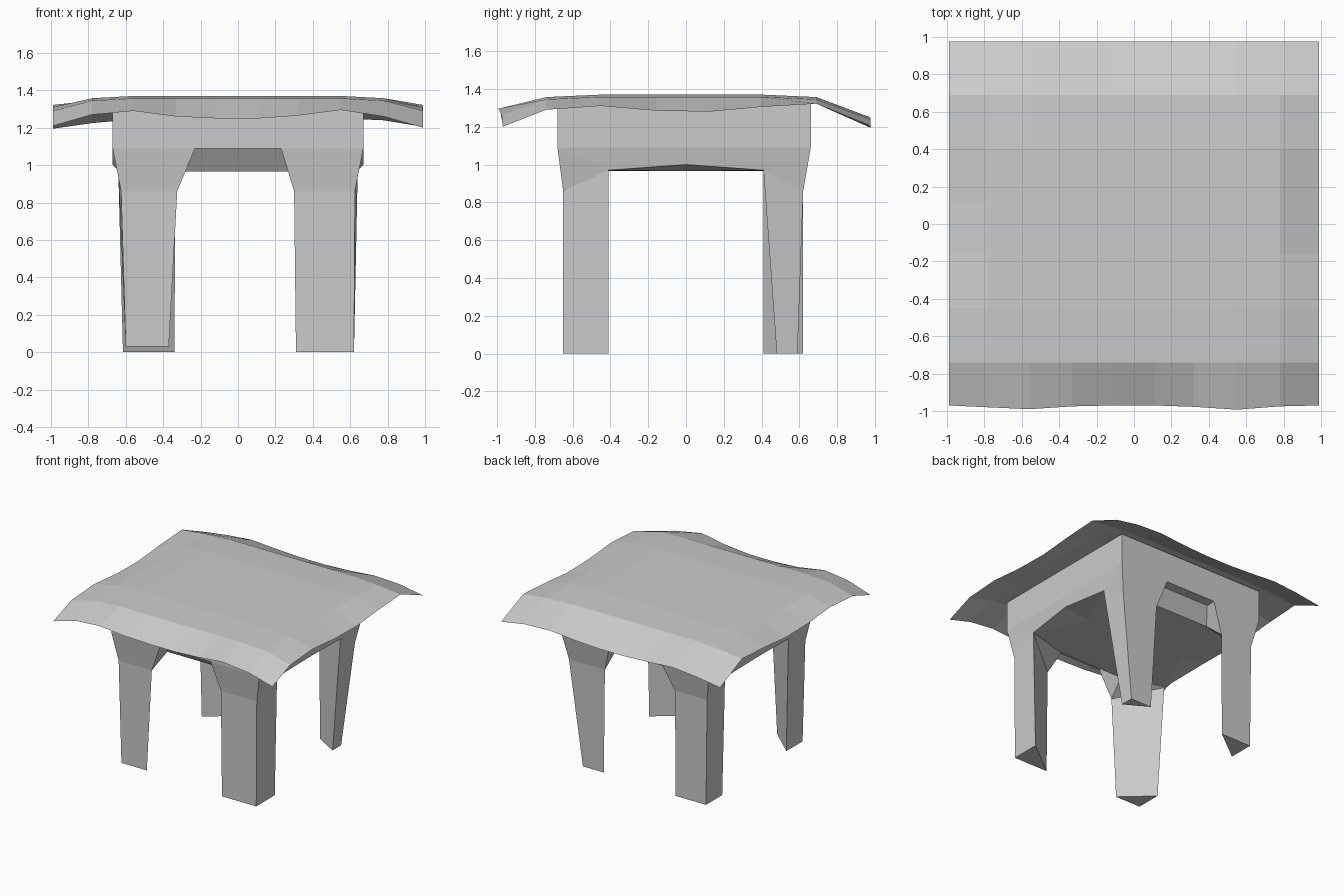
import bpy, bmesh

if "Cube" in bpy.data.objects:
    bpy.data.objects.remove(bpy.data.objects["Cube"])


def make_object(name, bm):
    bmesh.ops.remove_doubles(bm, verts=bm.verts, dist=0.0005)
    bmesh.ops.recalc_face_normals(bm, faces=bm.faces)
    mesh = bpy.data.meshes.new(name)
    bm.to_mesh(mesh)
    bm.free()
    obj = bpy.data.objects.new(name, mesh)
    bpy.context.collection.objects.link(obj)
    return obj


# Draped cloth: a coarse grid, flat on top and wavy at the hem
XS = [-0.99, -0.78, -0.56, -0.33, -0.11, 0.11, 0.32, 0.55, 0.78, 0.99]
YS = [-0.97, -0.74, -0.45, -0.16, 0.12, 0.40, 0.69, 0.975]
FRONT = [1.21, 1.27, 1.29, 1.26, 1.25, 1.25, 1.265, 1.295, 1.26, 1.20]
BACK = [1.195, 1.225, 1.245, 1.23, 1.22, 1.22, 1.23, 1.25, 1.24, 1.205]
SIDE = [1.20, 1.29, 1.31, 1.285, 1.28, 1.305, 1.322, 1.21]


def cloth_point(i, j):
    x, y = XS[i], YS[j]
    z = 1.37
    if j == 0:
        z = FRONT[i]
        y -= 0.02 * (z - 1.25) / 0.04 if z > 1.25 else 0
    elif j == len(YS) - 1:
        z = BACK[i]
    elif i in (0, len(XS) - 1):
        z = SIDE[j]
    else:
        z -= 0.012 if i in (1, len(XS) - 2) else 0
        z -= 0.013 if j in (1, len(YS) - 2) else 0
    return x, y, z


bm = bmesh.new()
grid = [[bm.verts.new(cloth_point(i, j)) for i in range(len(XS))] for j in range(len(YS))]
for j in range(len(YS) - 1):
    for i in range(len(XS) - 1):
        bm.faces.new((grid[j][i], grid[j][i + 1], grid[j + 1][i + 1], grid[j + 1][i]))
make_object("cloth_top", bm)


# Frame: one corner with its triangular leg, flared knee and quarter of the apron
def frame_corner(bm, sx, sy, foot_corner, foot_x, foot_y, foot_z, knee_x):
    out_y = 0.68 if sy < 0 else 0.66
    leg_y = 0.65 if sy < 0 else 0.62
    top, band, low = 1.34, 1.09, 0.965
    p = {
        # foot
        "c0": (*foot_corner, foot_z),
        "a0": (foot_x, foot_corner[1], foot_z),
        "b0": (foot_corner[0], foot_y, foot_z),
        # knee
        "c1": (0.625, leg_y, 0.86),
        "a1": (knee_x, leg_y, 0.86),
        "b1": (0.64, 0.41, 0.97),
        # apron and its middle points
        "c2": (0.67, out_y, band), "a2": (0.23, out_y, band),
        "k2": (0, out_y, band), "m2": (0.67, 0, band),
        "m1": (0.67, 0, 1.0),
        "c3": (0.67, out_y, top), "k3": (0, out_y, top),
        "m3": (0.67, 0, top), "t": (0, 0, top),
        # recessed wall and ceiling
        "i2": (0.23, 0.58, band), "l2": (0, 0.58, band),
        "i1": (0.29, 0.50, low), "k1": (0, 0.50, low),
        "n": (0.45, 0, low), "o": (0, 0, low),
    }
    v = {k: bm.verts.new((sx * x, sy * y, z)) for k, (x, y, z) in p.items()}
    for face in ("c0 a0 b0", "c0 a0 a1 c1", "c0 c1 b1 b0", "a0 b0 b1 a1",
                 "c1 a1 a2 c2", "c1 c2 b1", "b1 c2 m2 m1",
                 "a1 b1 i1", "a1 i1 i2 a2",
                 "b1 m1 n", "b1 n o k1 i1",
                 "c2 c3 k3 k2 a2", "a2 k2 l2 i2", "i2 l2 k1 i1",
                 "c2 c3 m3 m2", "c3 k3 t m3"):
        bm.faces.new([v[k] for k in face.split()])


bm = bmesh.new()
frame_corner(bm, 1, -1, (0.62, 0.65), 0.31, 0.41, 0.0, 0.30)     # front right
frame_corner(bm, -1, -1, (0.60, 0.65), 0.37, 0.44, 0.03, 0.325)  # front left
frame_corner(bm, 1, 1, (0.52, 0.59), 0.33, 0.48, 0.0, 0.30)      # back right
frame_corner(bm, -1, 1, (0.615, 0.62), 0.34, 0.41, 0.0, 0.335)   # back left
make_object("table_frame", bm)
